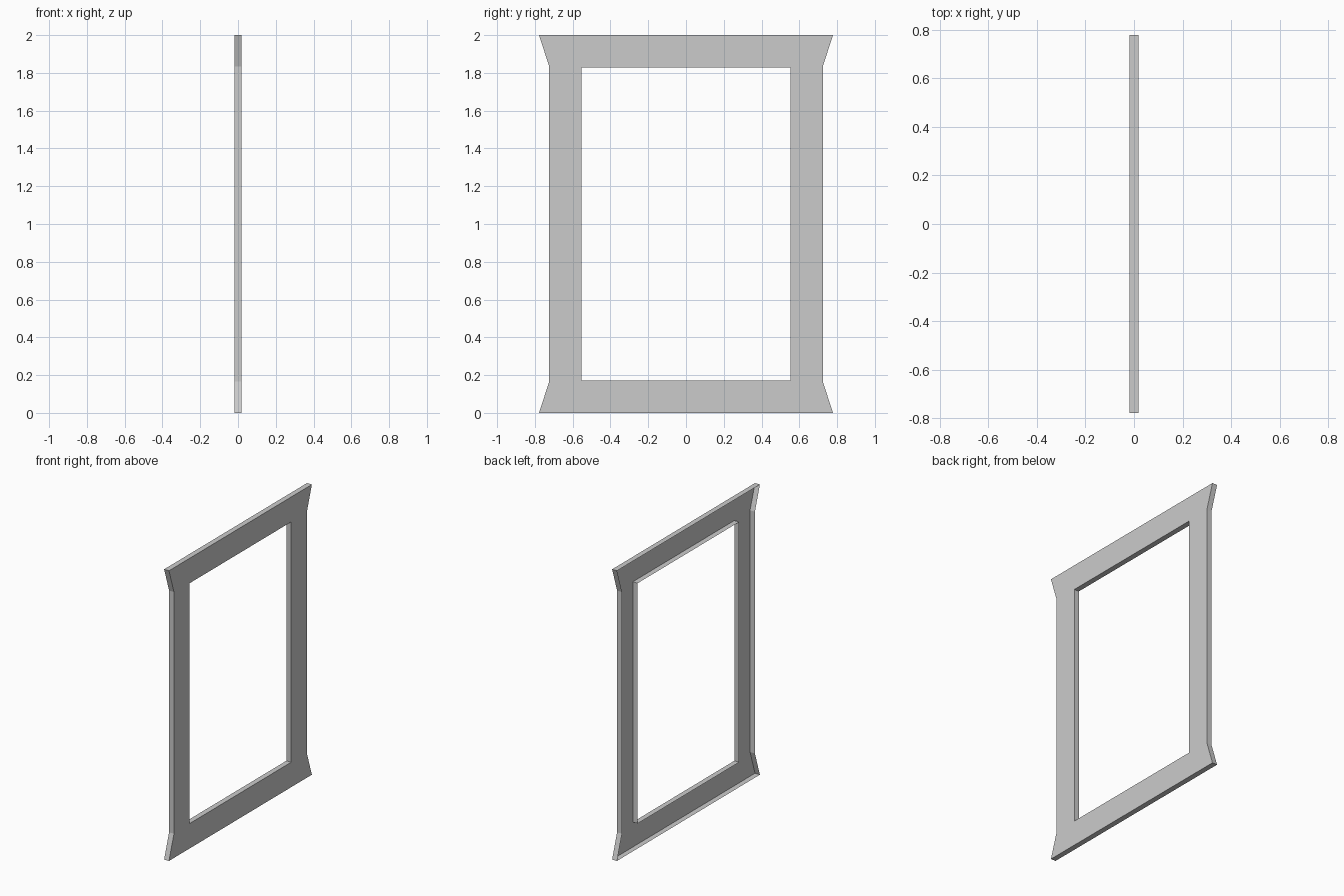
import bpy, bmesh

if "Cube" in bpy.data.objects:
    bpy.data.objects.remove(bpy.data.objects["Cube"])

THICK = 0.037        # frame depth along x
TIP = (0.778, 1.0)   # flared corner tip (y, z from the frame centre)
NECK = (0.724, 0.833)  # where the flare meets the straight side
HOLE = (0.553, 0.828)  # corner of the opening

bm = bmesh.new()

# Corner points, mirrored to all four quadrants
pts = {}
for name, (y, z) in (("tip", TIP), ("neck", NECK), ("hole", HOLE)):
    for sy in (-1, 1):
        for sz in (-1, 1):
            pts[name, sy, sz] = bm.verts.new((THICK / 2, sy * y, 1 + sz * z))


def face(*keys):
    # Wind every face so that it looks towards +x
    f = bm.faces.new([pts[k] for k in keys])
    f.normal_update()
    if f.normal.x < 0:
        f.normal_flip()


for s in (-1, 1):
    # Horizontal rail
    face(("tip", -1, s), ("tip", 1, s), ("hole", 1, s), ("hole", -1, s))
    # Vertical stile
    face(("neck", s, -1), ("neck", s, 1), ("hole", s, 1), ("hole", s, -1))
    # Flared corners
    for t in (-1, 1):
        face(("tip", s, t), ("neck", s, t), ("hole", s, t))

# Rim walls around outline and opening; the -x side stays open
rim = [e for e in bm.edges if e.is_boundary]
ext = bmesh.ops.extrude_edge_only(bm, edges=rim)
moved = [g for g in ext["geom"] if isinstance(g, bmesh.types.BMVert)]
bmesh.ops.translate(bm, verts=moved, vec=(-THICK, 0, 0))
bm.normal_update()

mesh = bpy.data.meshes.new("window_frame")
bm.to_mesh(mesh)
bm.free()
frame = bpy.data.objects.new("window_frame", mesh)
bpy.context.collection.objects.link(frame)
